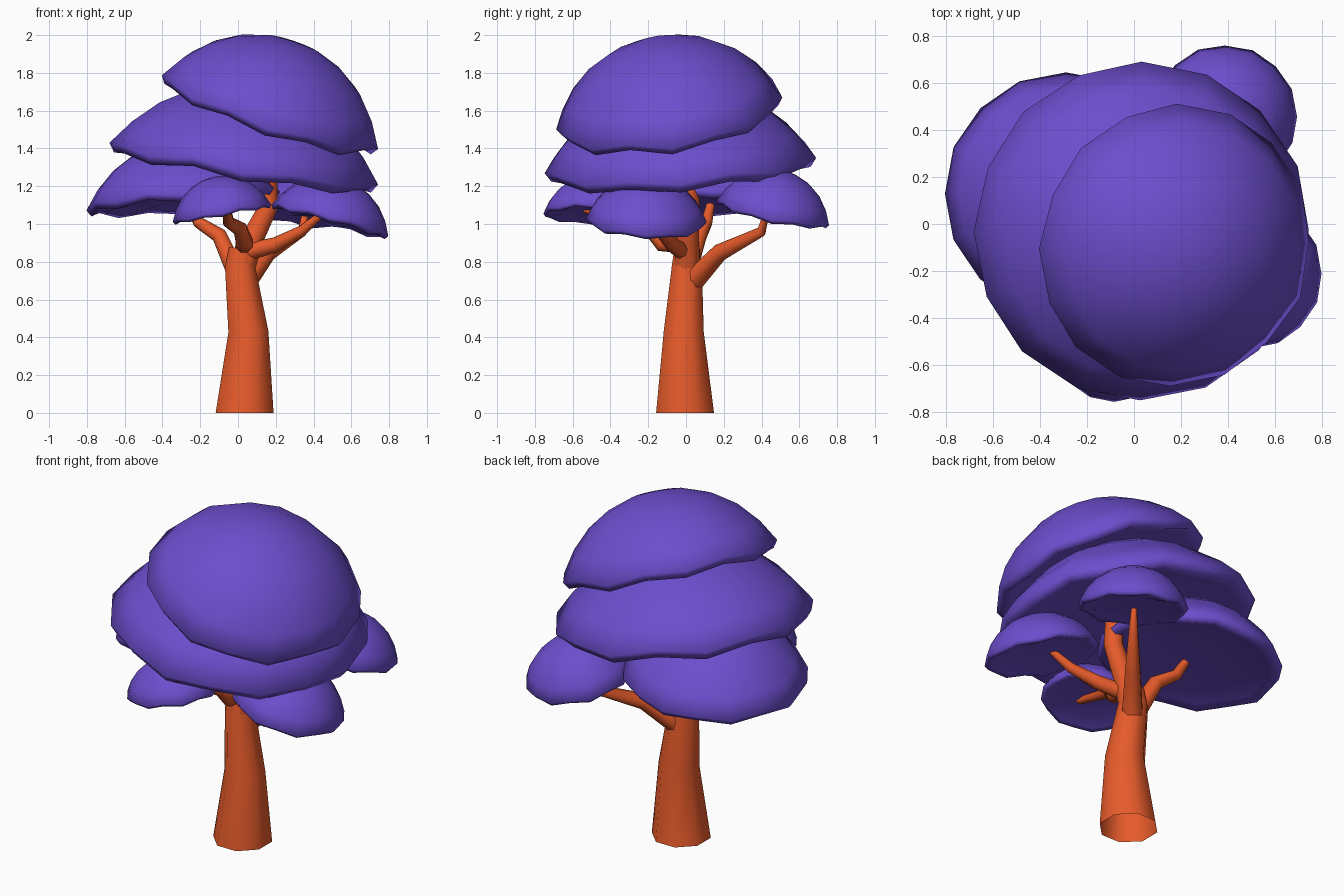
import bpy, bmesh, math, random
from mathutils import Vector, Matrix

if "Cube" in bpy.data.objects:
    bpy.data.objects.remove(bpy.data.objects["Cube"])

random.seed(4)


def material(name, rgb):
    m = bpy.data.materials.new(name)
    m.diffuse_color = (*rgb, 1)
    m.use_nodes = True
    m.node_tree.nodes["Principled BSDF"].inputs["Base Color"].default_value = m.diffuse_color
    return m


PURPLE = material("purple_foliage", (0.15, 0.075, 0.61))
ORANGE = material("orange_bark", (0.80, 0.105, 0.024))


def finish(bm, name, mat, angle):
    bmesh.ops.recalc_face_normals(bm, faces=bm.faces)
    me = bpy.data.meshes.new(name)
    bm.to_mesh(me)
    bm.free()
    me.materials.append(mat)
    ob = bpy.data.objects.new(name, me)
    bpy.context.collection.objects.link(ob)
    bpy.ops.object.select_all(action='DESELECT')
    ob.select_set(True)
    bpy.context.view_layer.objects.active = ob
    bpy.ops.object.shade_smooth_by_angle(angle=math.radians(angle))
    return ob


def bridge(bm, rings):
    n = len(rings[0])
    for a, b in zip(rings, rings[1:]):
        for i in range(n):
            j = (i + 1) % n
            bm.faces.new((a[i], a[j], b[j], b[i]))


def tube(name, path, sides=8):
    """Tapered limb through (x, y, z, radius) points; open where it stands on the ground."""
    bm = bmesh.new()
    pts = [Vector(p[:3]) for p in path]
    rings = []
    for k, p in enumerate(pts):
        d = (pts[min(k + 1, len(pts) - 1)] - pts[max(k - 1, 0)]).normalized()
        if p.z == 0:
            d = Vector((0, 0, 1))
        rot = Vector((0, 0, 1)).rotation_difference(d)
        ring = []
        for i in range(sides):
            a = 2 * math.pi * (i + 0.5) / sides
            r = path[k][3] * 1.07
            ring.append(bm.verts.new(p + rot @ Vector((r * math.cos(a), r * math.sin(a), 0))))
        rings.append(ring)
    bridge(bm, rings)
    if pts[0].z > 0:
        bm.faces.new(rings[0])
    bm.faces.new(rings[-1])
    return finish(bm, name, ORANGE, 55)


def canopy(name, centre, radius, height, slope, segs=16):
    """Tilted spherical cap with a wavy rounded rim and a shallow hollow underside."""
    bm = bmesh.new()
    normal = Vector((-slope[0], -slope[1], 1)).normalized()
    rot = Vector((0, 0, 1)).rotation_difference(normal).to_matrix().to_4x4()
    wave = [(0.025 * (1 if i % 2 else -1) + random.uniform(-0.015, 0.015)) * radius
            for i in range(segs)]
    s = radius
    # (radius, height, share of the rim wave)
    prof = [(0.6 * s, 0.02 * s, 0), (0.86 * s, -0.02 * s, 0.8), (0.955 * s, -0.045 * s, 1)]
    ball = (s * s + height * height) / (2 * height)
    full = math.acos((ball - height) / ball)
    for f in (1, 0.8, 0.6, 0.4, 0.2):
        t = full * f
        lift = 0.02 * s if f == 1 else 0
        prof.append((ball * math.sin(t), ball * math.cos(t) - ball + height + lift,
                     max(0, 2 * f - 1)))
    rings = []
    for r, z, w in prof:
        rings.append([bm.verts.new((r * math.cos(2 * math.pi * i / segs),
                                    r * math.sin(2 * math.pi * i / segs),
                                    z + w * wave[i])) for i in range(segs)])
    bridge(bm, rings)
    bm.faces.new(rings[0])
    top = bm.verts.new((0, 0, height))
    for i in range(segs):
        bm.faces.new((rings[-1][i], rings[-1][(i + 1) % segs], top))
    bm.transform(Matrix.Translation(centre) @ rot)
    return finish(bm, name, PURPLE, 80)


# trunk and limbs
tube("trunk", [(0.035, -0.005, 0, 0.155), (0.055, -0.012, 0.43, 0.107),
               (0.01, 0.005, 0.78, 0.08), (0.02, 0.005, 0.87, 0.068)])
tube("main_stem", [(0.02, 0.005, 0.76, 0.07), (0.075, 0.01, 0.92, 0.06),
                   (0.165, 0.02, 1.1, 0.052), (0.15, 0.02, 1.4, 0.048)])
tube("left_branch", [(0.0, 0.0, 0.72, 0.05), (-0.10, 0.07, 0.94, 0.04),
                     (-0.21, 0.11, 1.01, 0.03), (-0.26, 0.13, 1.10, 0.022)])
tube("front_branch", [(0.03, 0.0, 0.885, 0.045), (0.035, -0.13, 0.90, 0.045),
                      (0.01, -0.19, 0.975, 0.038), (-0.05, -0.28, 1.01, 0.03),
                      (-0.06, -0.54, 1.08, 0.02)])
tube("right_branch", [(0.04, -0.01, 0.85, 0.045), (0.20, -0.07, 0.89, 0.038),
                      (0.34, -0.14, 0.965, 0.027), (0.44, -0.18, 1.05, 0.018)])
tube("back_branch", [(0.03, 0.02, 0.68, 0.058), (0.16, 0.18, 0.85, 0.043),
                     (0.34, 0.40, 0.96, 0.025), (0.36, 0.43, 1.08, 0.015)])

# foliage domes
canopy("top_canopy", (0.17, -0.09, 1.595), 0.605, 0.395, (-0.336, 0.15))
canopy("middle_canopy", (0.03, -0.03, 1.315), 0.72, 0.42, (-0.155, 0.06))
canopy("left_canopy", (-0.29, 0.13, 1.12), 0.515, 0.32, (0.09, -0.08))
canopy("front_canopy", (-0.085, -0.49, 1.06), 0.265, 0.195, (0.18, 0.01))
canopy("right_canopy", (0.487, -0.21, 1.02), 0.32, 0.23, (-0.28, -0.03))
canopy("back_canopy", (0.39, 0.46, 1.06), 0.305, 0.23, (-0.12, -0.22))
